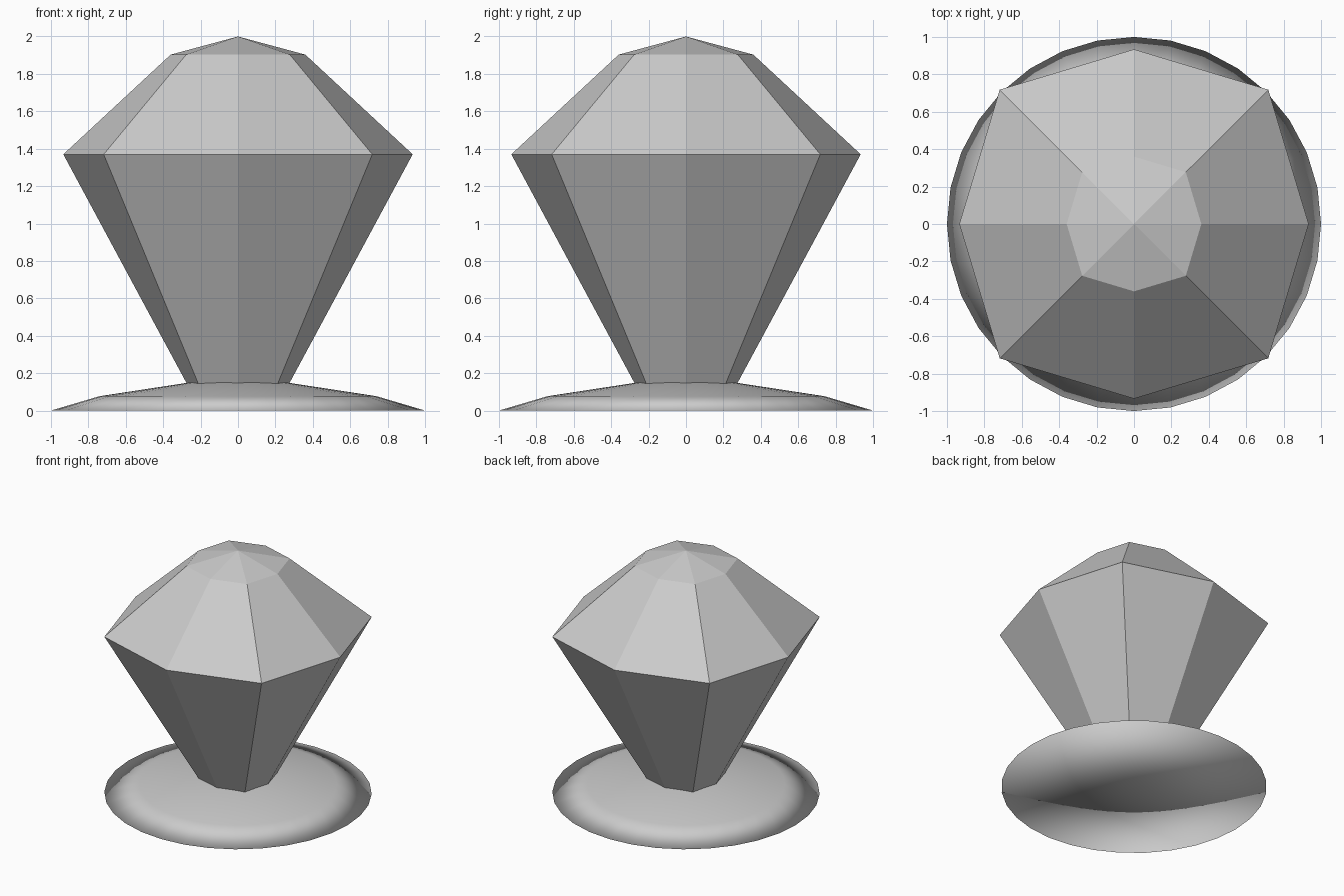
import bpy, bmesh
from math import sin, cos, pi, sqrt

if "Cube" in bpy.data.objects:
    bpy.data.objects.remove(bpy.data.objects["Cube"])


def lathe(name, profile, sides, smooth=False):
    """Stack rings of (cardinal radius, diagonal radius, z); radius 0 gives an apex."""
    bm = bmesh.new()
    rings = []
    for r, d, z in profile:
        if r == 0:
            rings.append([bm.verts.new((0, 0, z))] * sides)
            continue
        ring = []
        for i in range(sides):
            a = 2 * pi * i / sides
            rad = d if (sides == 8 and i % 2) else r
            ring.append(bm.verts.new((rad * cos(a), rad * sin(a), z)))
        rings.append(ring)
    for low, high in zip(rings, rings[1:]):
        for i in range(sides):
            j = (i + 1) % sides
            quad = [low[i], low[j], high[j], high[i]]
            bm.faces.new(list(dict.fromkeys(quad)))
    bmesh.ops.recalc_face_normals(bm, faces=bm.faces)
    for f in bm.faces:
        f.smooth = smooth
    mesh = bpy.data.meshes.new(name)
    bm.to_mesh(mesh)
    bm.free()
    obj = bpy.data.objects.new(name, mesh)
    bpy.context.collection.objects.link(obj)
    return obj


# Round, softly shaded foot
lathe("base", [(0, 0, 0), (1, 1, 0), (0.74, 0.74, 0.077), (0, 0, 0.19)], 32, smooth=True)

# Eight-sided faceted gem, sunk slightly into the foot
q = sqrt(2)
lathe("gem", [(0, 0, 0.1), (0.25, 0.194 * q, 0.1), (0.934, 0.718 * q, 1.37),
              (0.36, 0.277 * q, 1.903), (0, 0, 2.0)], 8)
